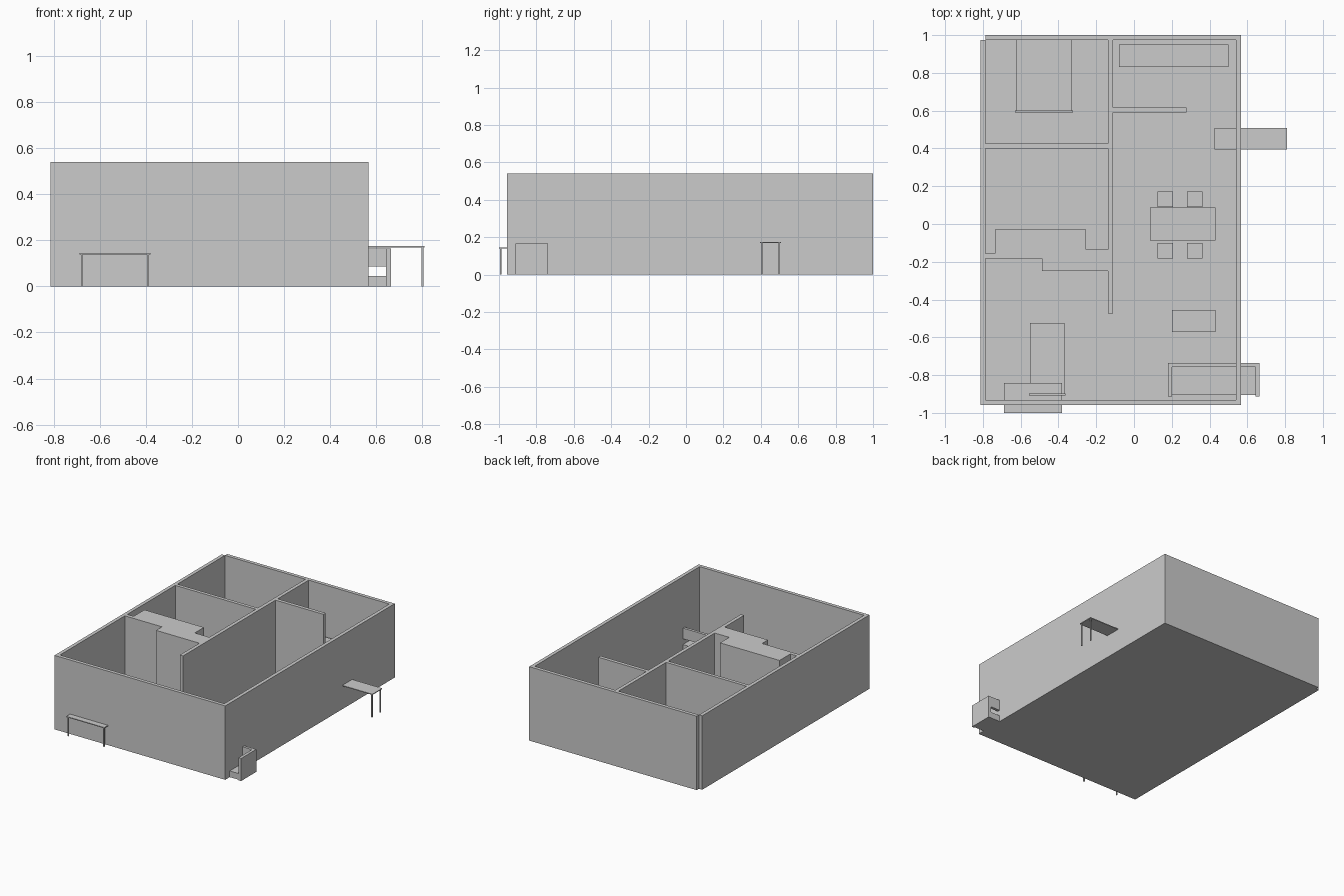
import bpy

if "Cube" in bpy.data.objects:
    bpy.data.objects.remove(bpy.data.objects["Cube"])

grey = bpy.data.materials.new("light_grey")
grey.use_nodes = True
COLOR = (0.6, 0.6, 0.6, 1)
grey.diffuse_color = COLOR
grey.node_tree.nodes["Principled BSDF"].inputs["Base Color"].default_value = COLOR


def box(name, x, y, z):
    """Box from three (low, high) ranges."""
    bpy.ops.mesh.primitive_cube_add(size=1, location=[sum(r) / 2 for r in (x, y, z)])
    ob = bpy.context.object
    ob.name = name
    ob.scale = [r[1] - r[0] for r in (x, y, z)]
    bpy.ops.object.transform_apply(location=False, rotation=False, scale=True)
    ob.data.materials.append(grey)
    return ob


def table(name, x, y, height, top=0.006, leg=0.008, inset=0.006):
    """Thin top on four slim legs."""
    box(name + "_top", x, y, (height - top, height))
    for lx in (x[0] + inset, x[1] - inset - leg):
        for ly in (y[0] + inset, y[1] - inset - leg):
            box(name + "_leg", (lx, lx + leg), (ly, ly + leg), (0, height - top))


def bed(name, x, y, headboard_y, height=0.09):
    box(name + "_mattress", x, y, (0, height))
    box(name + "_headboard", (x[0] - 0.005, x[1] + 0.005),
        (headboard_y, headboard_y + 0.01), (0, height * 2))


H = 0.54
FULL = (0, H)
W, E, S, N = -0.813, 0.567, -0.957, 1.0   # outer limits of the house
T = 0.026                                 # wall thickness

# Floor and outer walls, with a small step at the back corner
box("floor", (W, E), (S, N - T), (0, 0.006))
box("left_side_wall", (W, W + T), (S, N - T), FULL)
box("right_side_wall", (E - T, E), (S, N), FULL)
box("front_wall", (W, E), (S, S + T), FULL)
box("back_wall", (W + T, E), (N - T, N), FULL)

# Inner partitions
box("long_partition", (-0.137, -0.111), (-0.475, N - T), FULL)
box("bedroom_partition", (W + T, -0.137), (0.4, 0.425), FULL)
box("middle_partition", (W + T, -0.487), (-0.182, -0.155), FULL)
box("kitchen_partition", (-0.111, 0.277), (0.591, 0.617), FULL)

# Built-in wardrobes, back to back
box("back_wardrobe", (-0.735, -0.254), (-0.155, -0.03), FULL)
box("front_wardrobe", (-0.487, -0.137), (-0.25, -0.136), FULL)

# Beds
bed("double_bed", (-0.624, -0.328), (0.59, 0.973), 0.59)
bed("single_bed", (-0.55, -0.367), (-0.905, -0.525), -0.907)

# Kitchen counter
box("kitchen_counter", (-0.08, 0.5), (0.83, 0.95), (0, 0.175))

# Tables
table("dining_table", (0.085, 0.432), (-0.087, 0.087), 0.15)
table("coffee_table", (0.2, 0.432), (-0.572, -0.455), 0.08)
table("side_desk", (0.425, 0.81), (0.395, 0.508), 0.174)
table("front_desk", (-0.688, -0.38), (-1.0, -0.843), 0.145)

# Dining stools on both sides of the table
for x in (0.125, 0.28):
    for y in (-0.183, 0.09):
        table("dining_stool", (x, x + 0.082), (y, y + 0.083), 0.09)

# Sofa: low seat, two arms and a raised backrest with an open gap below
box("sofa_seat", (0.2, 0.643), (-0.905, -0.737), (0, 0.045))
box("sofa_backrest", (0.2, 0.643), (-0.757, -0.737), (0.087, 0.165))
for x in (0.18, 0.643):
    box("sofa_arm", (x, x + 0.021), (-0.912, -0.737), (0, 0.165))
